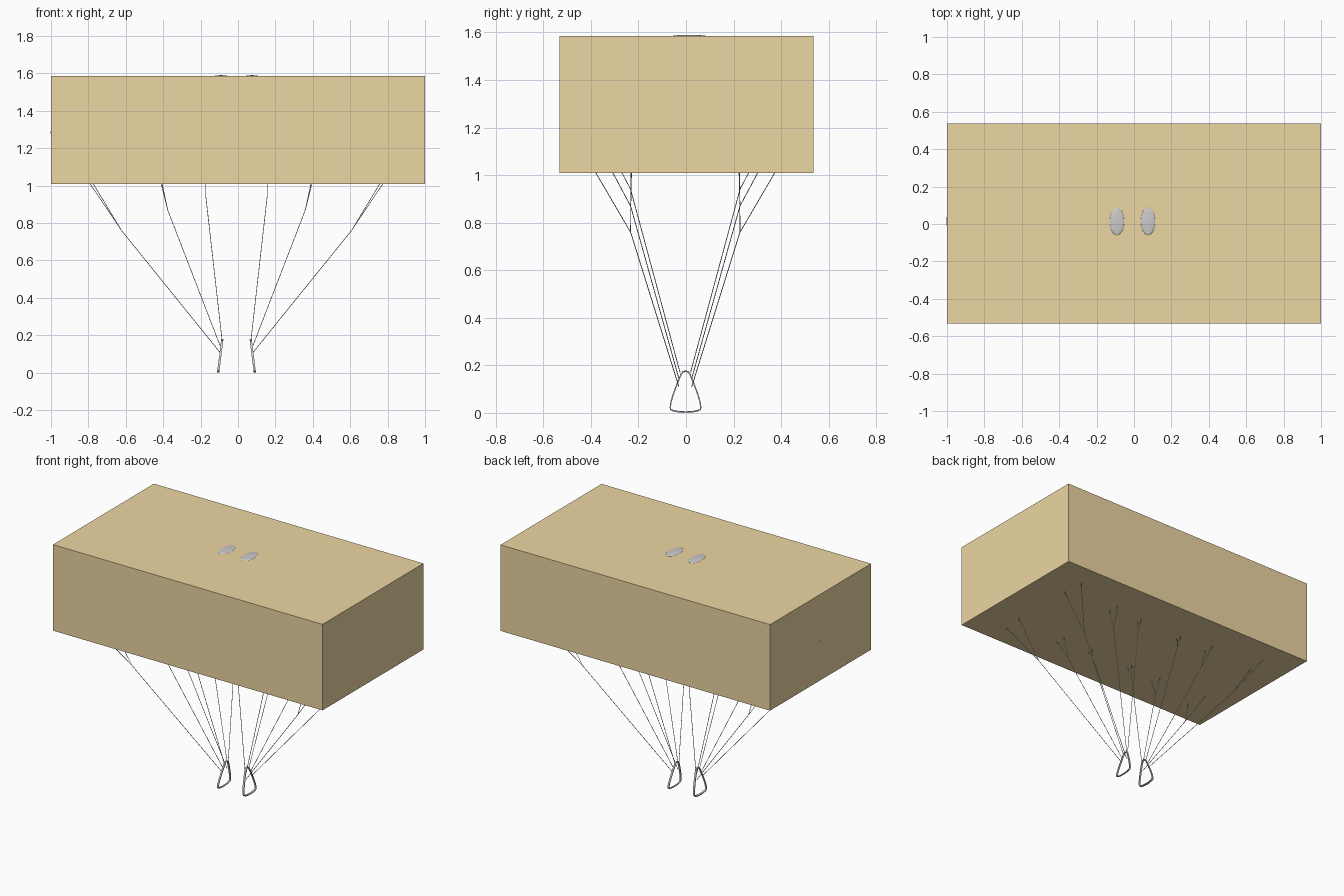
import bpy, bmesh, math
from mathutils import Vector

if "Cube" in bpy.data.objects:
    bpy.data.objects.remove(bpy.data.objects["Cube"])

CX, CY = -0.008, -0.003   # centre of the rigging

def material(name, col):
    m = bpy.data.materials.new(name)
    m.diffuse_color = (*col, 1)
    m.use_nodes = True
    m.node_tree.nodes["Principled BSDF"].inputs["Base Color"].default_value = m.diffuse_color
    return m

def finish(bm, name, mat=None):
    bmesh.ops.recalc_face_normals(bm, faces=bm.faces)
    me = bpy.data.meshes.new(name)
    bm.to_mesh(me)
    bm.free()
    ob = bpy.data.objects.new(name, me)
    bpy.context.collection.objects.link(ob)
    if mat:
        me.materials.append(mat)
    return ob

def rod(bm, a, b, r=0.0018):
    a, b = Vector(a), Vector(b)
    d = b - a
    m = d.to_track_quat('Z', 'Y').to_matrix().to_4x4()
    m.translation = (a + b) / 2
    bmesh.ops.create_cone(bm, cap_ends=True, segments=5, radius1=r, radius2=r,
                          depth=d.length, matrix=m)

# Main box
bm = bmesh.new()
bmesh.ops.create_cube(bm, size=1)
bmesh.ops.scale(bm, vec=(2, 1.07, 0.577), verts=bm.verts)
bmesh.ops.translate(bm, vec=(0, 0.002, 1.2965), verts=bm.verts)
finish(bm, "canopy_box", material("ochre", (0.84, 0.67, 0.36)))

# Swellings of the inner canopy showing through the top and left side
def bulge(name, loc, size):
    bm = bmesh.new()
    bmesh.ops.create_uvsphere(bm, u_segments=20, v_segments=10, radius=1)
    bmesh.ops.scale(bm, vec=size, verts=bm.verts)
    bmesh.ops.translate(bm, vec=loc, verts=bm.verts)
    ob = finish(bm, name)
    ob.data.shade_smooth()

for side, x in (("left", -0.091), ("right", 0.075)):
    bulge("top_bulge_" + side, (x, 0.014, 1.584), (0.039, 0.075, 0.006))
bulge("side_bulge", (-0.999, 0.014, 1.283), (0.003, 0.033, 0.008))

# Forked suspension lines: (x, y, z) of start, fork, and the two ends
LINES = [
    ((0.09, 0.027, 0.11), (0.615, 0.23, 0.76), (0.772, 0.382, 1.02), (0.79, 0.228, 1.02)),
    ((0.088, 0.027, 0.145), (0.368, 0.23, 0.87), (0.400, 0.31, 1.02), (0.406, 0.226, 1.02)),
    ((0.077, 0.022, 0.17), (0.164, 0.23, 0.94), (0.165, 0.272, 1.02), (0.165, 0.226, 1.02)),
]
for sx, side in ((-1, "left"), (1, "right")):
    bm = bmesh.new()
    for pts in LINES:
        for sy in (-1, 1):
            s, f, a, b = [(CX + sx * x, CY + sy * y, z) for x, y, z in pts]
            rod(bm, s, f)
            rod(bm, f, a)
            rod(bm, f, b)
    finish(bm, "suspension_lines_" + side)

# Stirrup handles: flat bands bent into a leaning rounded triangle
HALF = [(0, 0.181), (0.012, 0.178), (0.02, 0.168), (0.034, 0.135), (0.052, 0.088),
        (0.063, 0.052), (0.067, 0.026), (0.064, 0.015), (0.05, 0.009), (0.025, 0.005), (0, 0.004)]
LOOP = HALF + [(-y, z) for y, z in HALF[-2:0:-1]]
for sx, side in ((-1, "left"), (1, "right")):
    bm = bmesh.new()
    rings = []
    n = len(LOOP)
    for i, (y, z) in enumerate(LOOP):
        p, q = Vector(LOOP[i - 1]), Vector(LOOP[(i + 1) % n])
        t = (q - p).normalized()
        inward = Vector((t.y, -t.x))
        if inward.dot(Vector((-y, 0.07 - z))) < 0:
            inward.negate()
        ring = []
        for w, d in ((-1, 0), (1, 0), (1, 1), (-1, 1)):
            yy, zz = y + inward.x * d * 0.005, z + inward.y * d * 0.005
            xx = CX + sx * (0.098 - (zz - 0.005) * 0.125) + w * 0.006
            zz += -w * sx * 0.0008
            ring.append(bm.verts.new((xx, CY + yy + 0.001, max(zz, 0))))
        rings.append(ring)
    for i in range(n):
        a, b = rings[i], rings[(i + 1) % n]
        for k in range(4):
            bm.faces.new((a[k], a[(k + 1) % 4], b[(k + 1) % 4], b[k]))
    ob = finish(bm, "handle_" + side)
    # rest on the ground plane
    low = min(v.co.z for v in ob.data.vertices)
    for v in ob.data.vertices:
        v.co.z -= low
